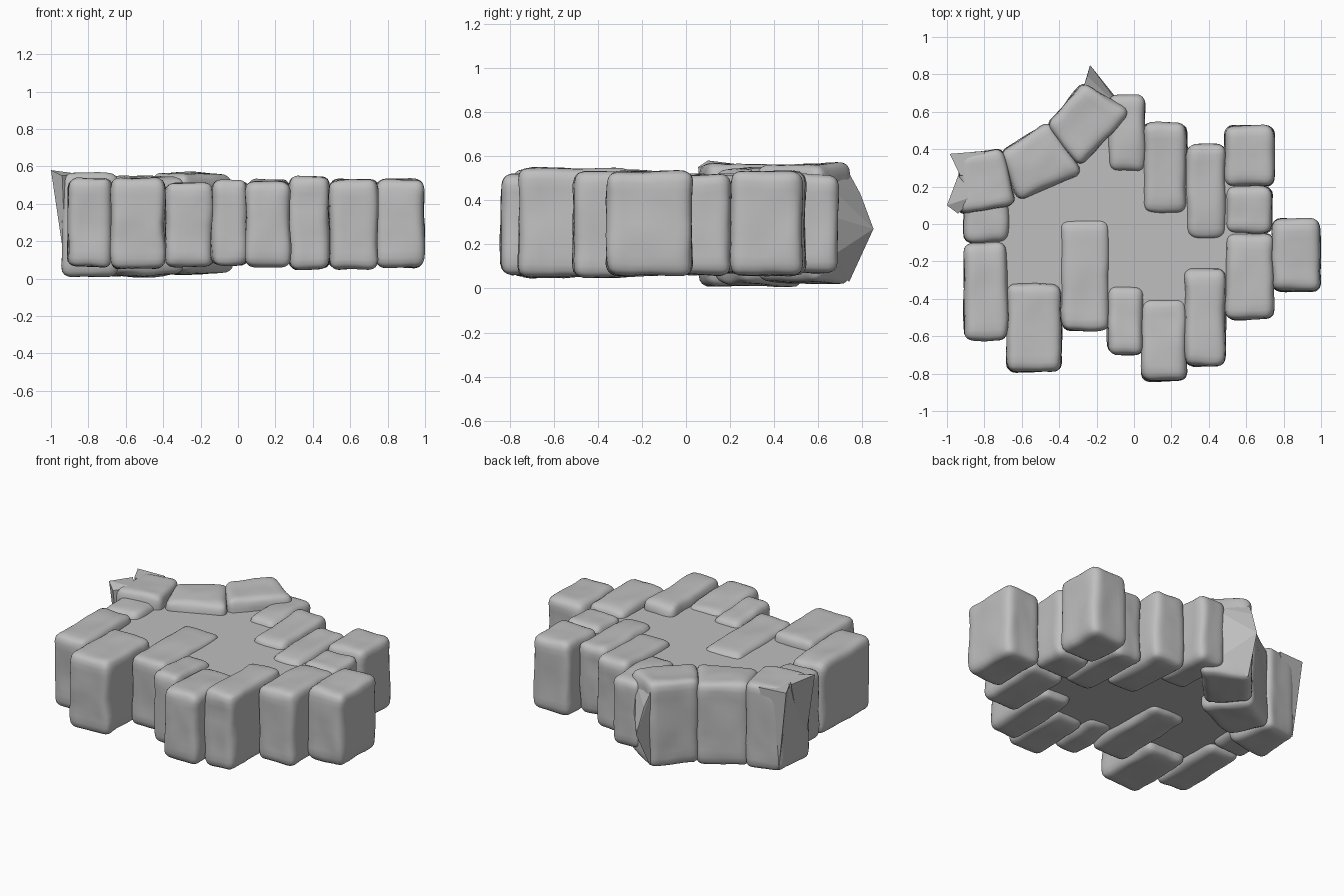
import bpy, bmesh, math
from mathutils import Vector, noise

old = bpy.data.objects.get("Cube")
if old:
    bpy.data.objects.remove(old, do_unlink=True)

grey = bpy.data.materials.new("stone grey")
grey.use_nodes = True
colour = (0.52, 0.52, 0.52, 1)
grey.diffuse_color = colour
grey.node_tree.nodes["Principled BSDF"].inputs["Base Color"].default_value = colour


def finish(bm, name, smooth=None):
    bmesh.ops.recalc_face_normals(bm, faces=bm.faces[:])
    mesh = bpy.data.meshes.new(name)
    bm.to_mesh(mesh)
    bm.free()
    mesh.materials.append(grey)
    ob = bpy.data.objects.new(name, mesh)
    bpy.context.collection.objects.link(ob)
    if smooth:
        bpy.ops.object.select_all(action='DESELECT')
        ob.select_set(True)
        bpy.context.view_layer.objects.active = ob
        bpy.ops.object.shade_smooth_by_angle(angle=math.radians(smooth))
    return ob


def stone(name, corners, z0, z1, thin=0, r=0.05):
    """Worn block: a rounded box mapped onto four plan corners, then dented.
    It gets thinner by 'thin', above and below, towards its inner end."""
    a, b, c, d = [Vector(p) for p in corners]
    half = Vector((((b - a).length + (c - d).length) / 4,
                   ((d - a).length + (c - b).length) / 4, (z1 - z0) / 2))
    front = (a + c).y < 0
    bm = bmesh.new()
    bmesh.ops.create_cube(bm, size=2)
    bmesh.ops.subdivide_edges(bm, edges=bm.edges[:], cuts=13, use_grid_fill=True)
    for v in bm.verts:
        # crowd the grid towards the edges and round them
        p = Vector([math.sin(t * math.pi / 2) * h for t, h in zip(v.co, half)])
        q = Vector([max(r - h, min(h - r, t)) for t, h in zip(p, half)])
        p = q + (p - q).normalized() * r
        u, w, t = [(k / h + 1) / 2 for k, h in zip(p, half)]
        plan = a.lerp(b, u).lerp(d.lerp(c, u), w)
        inward = w if front else 1 - w
        pinch = thin * inward ** 1.5 * (1 - 2 * t)
        co = Vector((plan.x, plan.y, z0 + (z1 - z0) * t + pinch))
        v.co = co + noise.noise_vector(co * 5) * 0.009 + noise.noise_vector(co * 11) * 0.005
    return finish(bm, name, 40)


def shard(name, points):
    bm = bmesh.new()
    for p in points:
        bm.verts.new(p)
    bmesh.ops.convex_hull(bm, input=bm.verts[:])
    return finish(bm, name)


# Straight stones of the rim: x0, x1, y0, y1, bottom, top, thinning
blocks = {
    "right_end_stone": (-.91, -.675, -.62, -.10, .06, .54, .01),
    "right_front_stone": (-.68, -.39, -.79, -.32, .05, .54, .005),
    "long_inner_stone": (-.39, -.13, -.57, .02, .06, .515, .015),
    "small_front_stone": (-.14, .05, -.70, -.33, .07, .53, .015),
    "middle_front_stone": (.04, .28, -.84, -.40, .06, .52, .015),
    "left_front_stone": (.27, .49, -.76, -.24, .05, .55, .01),
    "left_side_stone": (.49, .75, -.51, -.05, .05, .53, .01),
    "left_end_stone": (.74, .995, -.36, .03, .06, .53, 0),
    "left_short_stone": (.49, .74, -.05, .20, .06, .515, 0),
    "left_back_stone": (.485, .75, .20, .525, .06, .53, 0),
    "inner_back_stone": (.28, .49, -.08, .425, .065, .52, .015),
    "middle_back_stone": (.05, .28, .06, .54, .06, .53, .02),
    "small_back_stone": (-.14, .06, .28, .69, .07, .52, .01),
    "right_short_stone": (-.91, -.67, -.10, .20, .07, .515, 0),
}
for name, (x0, x1, y0, y1, z0, z1, thin) in blocks.items():
    stone(name, [(x0, y0), (x1, y0), (x1, y1), (x0, y1)], z0, z1, thin)

# Curved row of taller wedge stones
stone("arc_stone_outer", [(-.945, .05), (-.63, .10), (-.70, .41), (-.935, .37)], .01, .565)
stone("arc_stone_middle", [(-.62, .12), (-.27, .27), (-.45, .55), (-.72, .38)], .01, .55, .01)
stone("arc_stone_inner", [(-.29, .30), (-.005, .60), (-.27, .76), (-.47, .53)], .02, .57, .01)

# Broken edges at both ends of the curved row
shard("inner_broken_edge", [(-.27, .73, .54), (-.06, .61, .50), (-.235, .85, .27),
                            (-.25, .79, .43), (-.10, .68, .32), (-.26, .74, .03),
                            (-.09, .62, .12)])
shard("outer_broken_edge", [(-.985, .375, .56), (-.80, .39, .555), (-.93, .26, .56),
                            (-.80, .26, .555), (-.95, .36, .35), (-.92, .36, .03),
                            (-.85, .30, .05)])
shard("outer_broken_corner", [(-1, .10, .58), (-.94, .055, .55), (-.94, .26, .56),
                              (-.85, .15, .56), (-.95, .12, .30), (-.92, .10, .04),
                              (-.85, .15, .05)])

# Flat floor slab inside the rim
outline = [(-.8, -.3), (-.55, -.45), (-.3, -.45), (0, -.5), (.2, -.5), (.4, -.45),
           (.6, -.3), (.62, .3), (.4, .3), (.15, .4), (-.05, .5), (-.3, .5),
           (-.55, .3), (-.8, .15)]
bm = bmesh.new()
base = bm.faces.new([bm.verts.new((x, y, .11)) for x, y in outline])
top = bmesh.ops.extrude_face_region(bm, geom=[base], use_keep_orig=True)
for v in [g for g in top["geom"] if isinstance(g, bmesh.types.BMVert)]:
    v.co.z = .48
finish(bm, "floor_slab")
